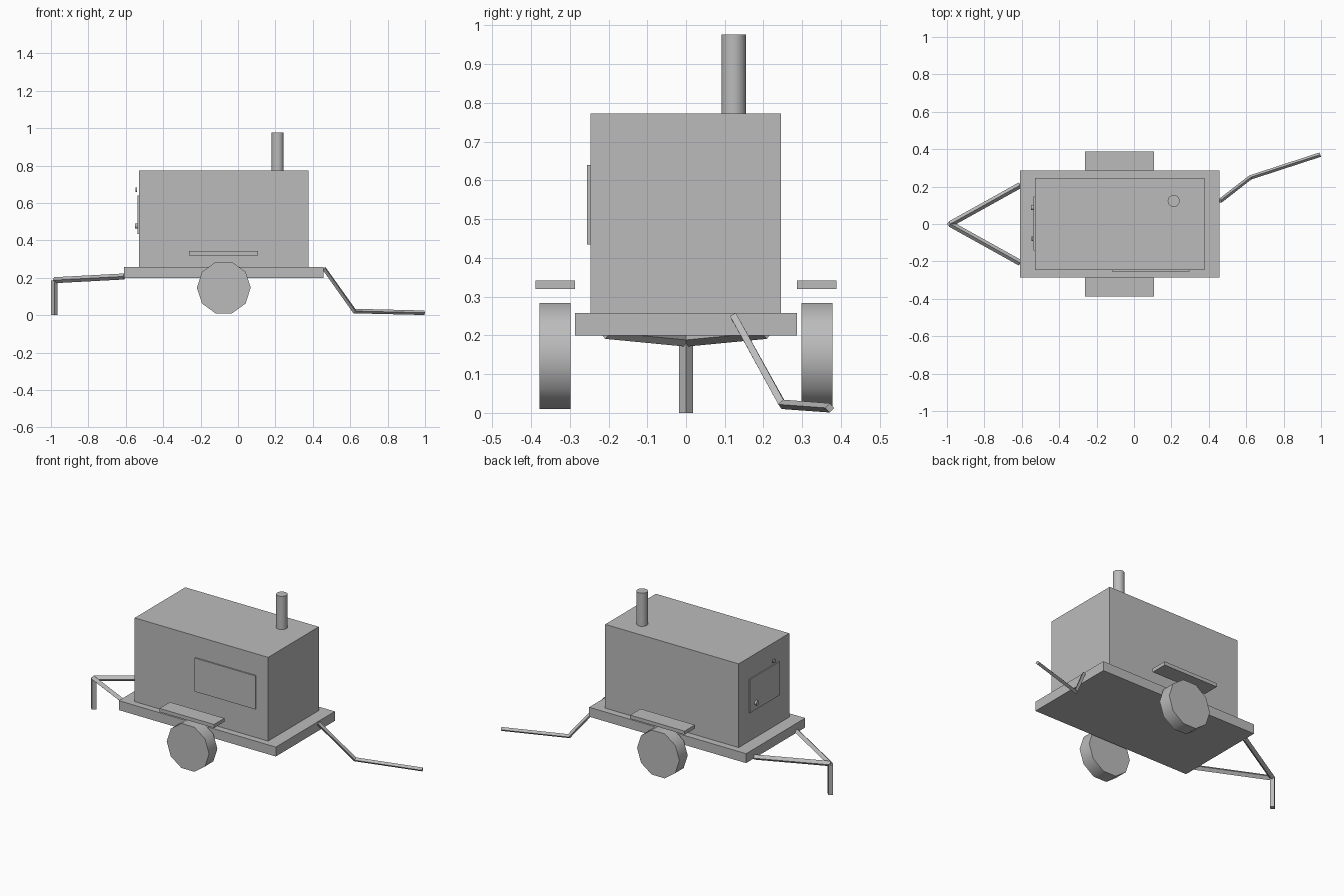
import bpy, bmesh, math
from mathutils import Vector, Matrix

if "Cube" in bpy.data.objects:
    bpy.data.objects.remove(bpy.data.objects["Cube"])

grey = bpy.data.materials.new("plain grey")
grey.diffuse_color = (0.5, 0.5, 0.5, 1)
grey.use_nodes = True
grey.node_tree.nodes["Principled BSDF"].inputs["Base Color"].default_value = grey.diffuse_color


def finish(bm, name, smooth=False):
    bmesh.ops.recalc_face_normals(bm, faces=bm.faces)
    mesh = bpy.data.meshes.new(name)
    for f in bm.faces:
        f.smooth = smooth
    bm.to_mesh(mesh)
    bm.free()
    if smooth:
        mesh.set_sharp_from_angle(angle=math.radians(40))
    mesh.materials.append(grey)
    ob = bpy.data.objects.new(name, mesh)
    bpy.context.collection.objects.link(ob)
    return ob


def box(name, x, y, z):
    """Box from (min, max) pairs."""
    bm = bmesh.new()
    bmesh.ops.create_cube(bm, size=1)
    for v in bm.verts:
        v.co = Vector([(a + b) / 2 + c * (b - a) for c, (a, b) in zip(v.co, (x, y, z))])
    return finish(bm, name)


def cylinder(name, centre, radius, depth, sides, axis="Z"):
    bm = bmesh.new()
    rot = {"Z": Matrix(), "Y": Matrix.Rotation(math.pi / 2, 4, "X"),
           "X": Matrix.Rotation(math.pi / 2, 4, "Y")}[axis]
    bmesh.ops.create_cone(bm, cap_ends=True, segments=sides, radius1=radius, radius2=radius,
                          depth=depth, matrix=Matrix.Translation(centre) @ rot)
    # put a vertex exactly on the local x axis
    spin = math.atan2(0, 1)
    first = min(bm.verts, key=lambda v: (v.co - Vector(centre)).x * -1)
    if axis == "Y":
        d = first.co - Vector(centre)
        spin = math.atan2(d.z, d.x)
        bmesh.ops.rotate(bm, verts=bm.verts, cent=centre, matrix=Matrix.Rotation(spin, 3, "Y"))
    return finish(bm, name, smooth=True)


def rod(name, points, radius):
    """Four-sided rod standing on its edge, swept along a path."""
    pts = [Vector(p) for p in points]
    bm = bmesh.new()
    rings = []
    for i, p in enumerate(pts):
        before = (p - pts[i - 1]).normalized() if i else None
        after = (pts[i + 1] - p).normalized() if i < len(pts) - 1 else None
        t = ((before or after) + (after or before)).normalized()
        side = t.cross(Vector((0, 0, 1)))
        side = side.normalized() if side.length > 1e-4 else Vector((0, 1, 0))
        up = side.cross(t) / t.dot(after or before)
        rings.append([bm.verts.new(p + d * radius) for d in (side, up, -side, -up)])
    for a, b in zip(rings, rings[1:]):
        for k in range(4):
            bm.faces.new((a[k], a[(k + 1) % 4], b[(k + 1) % 4], b[k]))
    bm.faces.new(rings[0])
    bm.faces.new(rings[-1])
    return finish(bm, name)


# trailer bed and generator housing
box("trailer_bed", (-0.61, 0.458), (-0.287, 0.287), (0.20, 0.258))
box("generator_housing", (-0.53, 0.378), (-0.247, 0.245), (0.258, 0.773))

# access panel, control door and its knobs
box("side_panel", (-0.117, 0.296), (-0.255, -0.245), (0.434, 0.64))
box("control_door", (-0.537, -0.528), (-0.143, 0.147), (0.434, 0.64))
cylinder("door_knob", (-0.543, 0.088, 0.477), 0.014, 0.013, 12, "X")
cylinder("upper_knob", (-0.543, -0.08, 0.67), 0.012, 0.008, 12, "X")

# exhaust pipe
cylinder("exhaust_pipe", (0.212, 0.123, 0.873), 0.032, 0.208, 24)

# wheels and fenders on both sides
for label, s in (("front", -1), ("back", 1)):
    cylinder(label + "_wheel", (-0.076, s * 0.338, 0.147), 0.144, 0.081, 10, "Y")
    ys = sorted((s * 0.287, s * 0.388))
    box(label + "_fender", (-0.262, 0.108), ys, (0.32, 0.342))
    rod(label + "_tow_bar", [(-0.608, s * 0.208, 0.207), (-0.982, 0, 0.187)], 0.016)

# hitch post and trailing cable
rod("hitch_post", [(-0.982, 0, 0.0), (-0.982, 0, 0.185)], 0.018)
rod("ground_cable", [(0.46, 0.123, 0.25), (0.622, 0.249, 0.022), (0.996, 0.371, 0.013)], 0.012)
